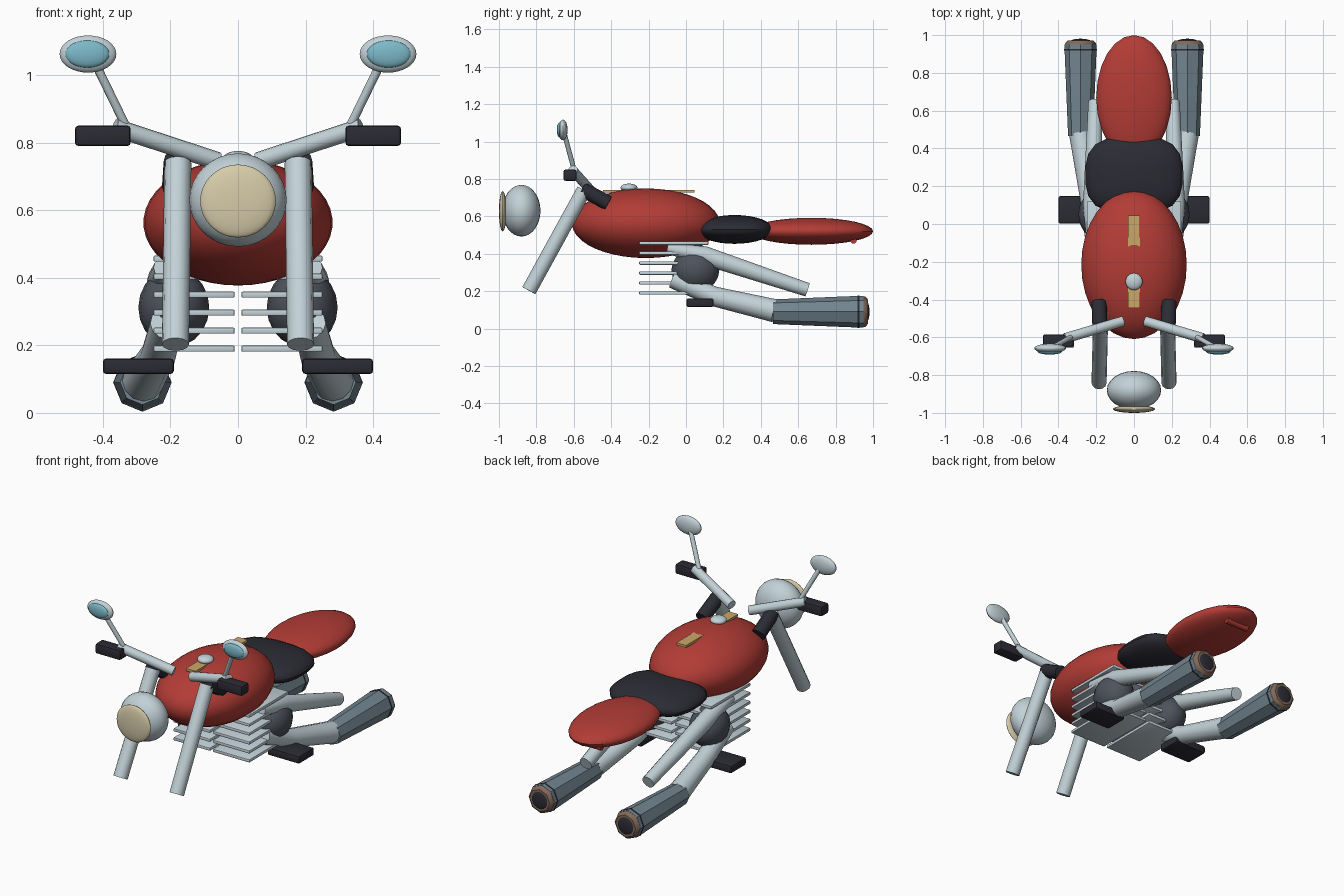
import bpy, bmesh, math
from mathutils import Matrix, Vector

if "Cube" in bpy.data.objects:
    bpy.data.objects.remove(bpy.data.objects["Cube"], do_unlink=True)


def material(name, r, g, b):
    m = bpy.data.materials.new(name)
    m.use_nodes = True
    m.diffuse_color = (r, g, b, 1)
    m.node_tree.nodes["Principled BSDF"].inputs["Base Color"].default_value = (r, g, b, 1)
    return m


RED = material("red paint", 0.45, 0.045, 0.036)
SILVER = material("silver metal", 0.54, 0.64, 0.68)
BLACK = material("black rubber", 0.024, 0.024, 0.034)
SLATE = material("slate steel", 0.17, 0.235, 0.28)
ENGINE = material("dark engine grey", 0.075, 0.085, 0.105)
TAN = material("tan trim", 0.6, 0.39, 0.14)
LENS = material("cream lens", 0.68, 0.6, 0.4)
BROWN = material("burnt brown", 0.22, 0.14, 0.1)
GLASS = material("blue glass", 0.2, 0.48, 0.58)


def finish(ob, mat, mirror):
    """Colour, shade and optionally mirror a part modelled in world space."""
    ob.data.materials.clear()
    ob.data.materials.append(mat)
    bpy.ops.object.select_all(action="DESELECT")
    ob.select_set(True)
    bpy.context.view_layer.objects.active = ob
    bpy.ops.object.shade_smooth_by_angle(angle=math.radians(35))
    if mirror:
        ob.modifiers.new("Mirror", "MIRROR").use_mirror_merge = False
    return ob


def add_mesh(name, bm, mat, mirror):
    me = bpy.data.meshes.new(name)
    bm.to_mesh(me)
    bm.free()
    ob = bpy.data.objects.new(name, me)
    bpy.context.collection.objects.link(ob)
    return finish(ob, mat, mirror)


def ellipsoid(name, centre, radii, mat, mirror=False, segments=24, square=2):
    """Ellipsoid; square above 2 makes the plan outline boxier."""
    bm = bmesh.new()
    bmesh.ops.create_uvsphere(bm, u_segments=segments, v_segments=segments * 2 // 3, radius=1)
    for v in bm.verts:
        flat = math.hypot(v.co.x, v.co.y)
        if square != 2 and flat > 0.001:
            k = flat / (abs(v.co.x) ** square + abs(v.co.y) ** square) ** (1 / square)
            v.co.x *= k
            v.co.y *= k
        v.co = Vector(a * b + c for a, b, c in zip(v.co, radii, centre))
    return add_mesh(name, bm, mat, mirror)


def box(name, centre, size, mat, mirror=False, bevel=0.0):
    bm = bmesh.new()
    bmesh.ops.create_cube(bm, size=1, matrix=Matrix.Translation(centre) @ Matrix.Diagonal((*size, 1)))
    if bevel:
        bmesh.ops.bevel(bm, geom=bm.edges[:], offset=bevel, segments=2, profile=0.5, affect="EDGES")
    return add_mesh(name, bm, mat, mirror)


def tube(name, points, radii, mat, mirror=True, resolution=4):
    """Capped round tube along a path, with a radius at each point."""
    cu = bpy.data.curves.new(name, "CURVE")
    cu.dimensions = "3D"
    cu.bevel_depth = 1
    cu.bevel_resolution = resolution
    cu.use_fill_caps = True
    sp = cu.splines.new("POLY")
    sp.points.add(len(points) - 1)
    for p, co, r in zip(sp.points, points, radii):
        p.co = (*co, 1)
        p.radius = r
    ob = bpy.data.objects.new(name, cu)
    bpy.context.collection.objects.link(ob)
    bpy.ops.object.select_all(action="DESELECT")
    ob.select_set(True)
    bpy.context.view_layer.objects.active = ob
    bpy.ops.object.convert(target="MESH")
    return finish(bpy.context.object, mat, mirror)


# Body
ellipsoid("fuel_tank", (0, -0.215, 0.563), (0.28, 0.395, 0.186), RED, segments=32)
ellipsoid("seat", (0, 0.26, 0.53), (0.257, 0.205, 0.077), BLACK, square=3)
ellipsoid("tail_cowl", (0, 0.67, 0.52), (0.2, 0.33, 0.072), RED)
tube("tail_light", [(-0.075, 0.895, 0.472), (0.075, 0.895, 0.472)], [0.018] * 2, RED, False)
box("tank_strip", (0, -0.2, 0.735), (0.064, 0.49, 0.014), TAN)
ellipsoid("fuel_cap", (0, -0.305, 0.753), (0.045, 0.045, 0.022), SILVER)

# Headlight
ellipsoid("headlight_shell", (0, -0.88, 0.63), (0.144, 0.102, 0.138), SILVER)
ellipsoid("headlight_lens", (0, -0.98, 0.627), (0.112, 0.02, 0.108), LENS)

# Front fork and steering
tube("fork_leg", [(0.178, -0.545, 0.74), (0.185, -0.84, 0.203)], [0.04] * 2, SILVER)
tube("fork_clamp", [(0.185, -0.415, 0.67), (0.18, -0.555, 0.745)], [0.04] * 2, BLACK)
tube("handlebar", [(0.06, -0.515, 0.745), (0.365, -0.605, 0.845)], [0.027] * 2, SILVER)
box("hand_grip", (0.4, -0.62, 0.82), (0.165, 0.07, 0.06), BLACK, True, 0.01)

# Mirrors
tube("mirror_stem", [(0.335, -0.6, 0.855), (0.425, -0.65, 1.04)], [0.013] * 2, SILVER)
ellipsoid("mirror_shell", (0.444, -0.658, 1.062), (0.084, 0.025, 0.055), SILVER, True)
ellipsoid("mirror_glass", (0.446, -0.676, 1.062), (0.065, 0.015, 0.04), GLASS, True)

# Engine with a stack of cooling fins on each side
for i in range(6):
    box(f"cooling_fin_{i + 1}", (0.13, -0.065, 0.19 + i * 0.0533), (0.24, 0.37, 0.018), SILVER, True, 0.004)
ellipsoid("engine_case", (0.19, 0.05, 0.312), (0.105, 0.128, 0.117), ENGINE, True, 16)
box("footrest", (0.295, 0.075, 0.138), (0.21, 0.145, 0.046), BLACK, True, 0.01)

# Exhaust
tube("upper_pipe", [(0.22, -0.1, 0.43), (0.22, 0.1, 0.39), (0.205, 0.65, 0.207)],
     [0.03, 0.05, 0.037], SILVER)
tube("exhaust_header", [(0.21, -0.07, 0.265), (0.235, 0.15, 0.172), (0.281, 0.475, 0.095)],
     [0.05, 0.053, 0.062], SILVER)


def along(*ys):
    """Points on the muffler axis."""
    return [(0.283, y, 0.09) for y in ys]


tube("muffler", along(0.465, 0.93, 0.95), [0.066, 0.085, 0.084], SLATE, resolution=2)
tube("muffler_band", along(0.918, 0.927), [0.0865] * 2, BLACK, resolution=2)
tube("muffler_rim", along(0.945, 0.96, 0.972), [0.084, 0.08, 0.066], BROWN, resolution=2)
ellipsoid("muffler_outlet", (0.283, 0.965, 0.09), (0.056, 0.016, 0.056), BLACK, True)
